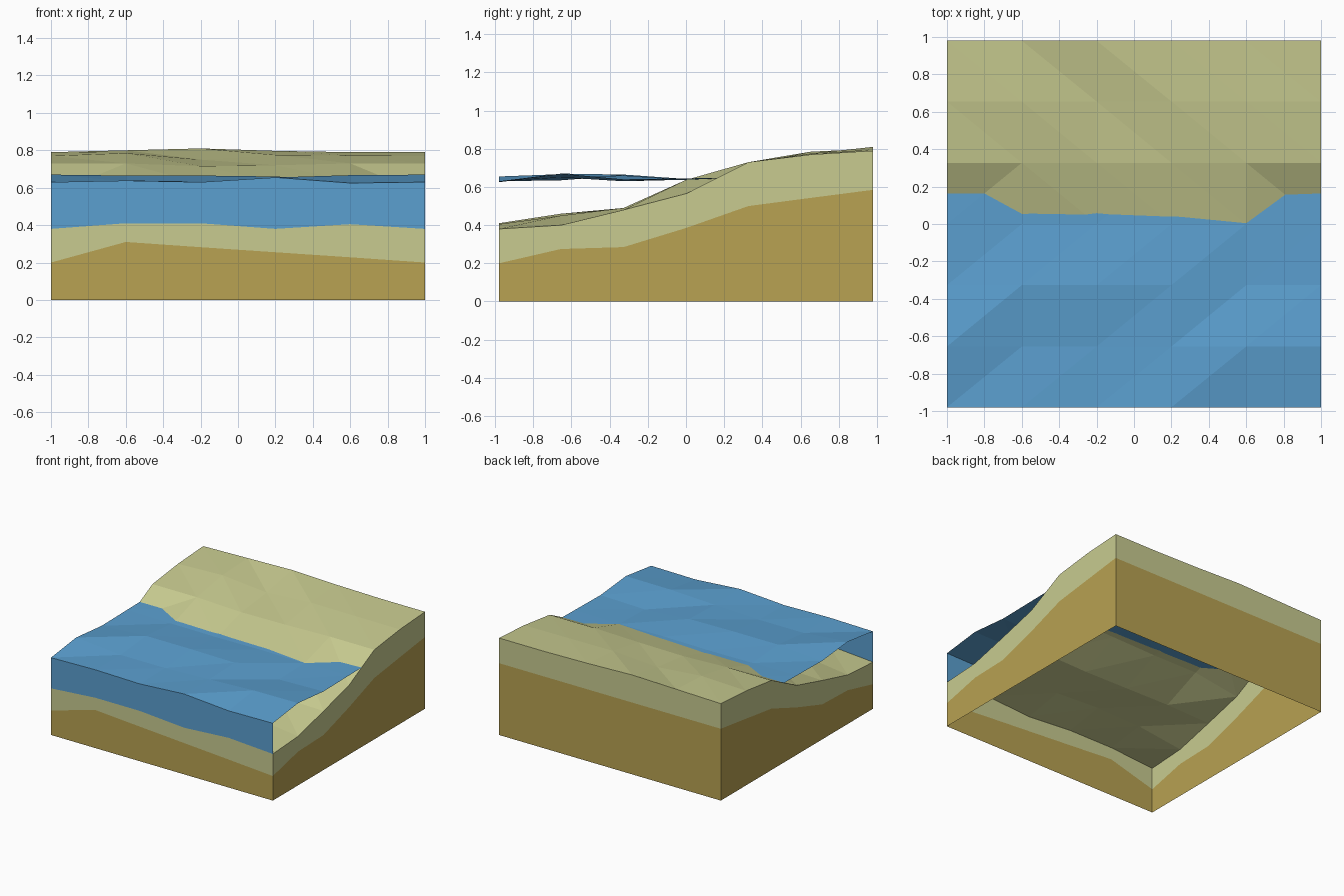
import bpy

if "Cube" in bpy.data.objects:
    bpy.data.objects.remove(bpy.data.objects["Cube"])

XS = [-1, -0.6, -0.2, 0.2, 0.6, 1]
YS = [-0.98, -0.655, -0.327, 0, 0.327, 0.655, 0.98]

# Heights, one row per y (front to back)
SAND = [[.38, .41, .41, .38, .405, .38],
        [.40, .45, .46, .44, .45, .40],
        [.48, .49, .485, .48, .49, .48],
        [.565, .624, .623, .632, .637, .565],
        [.73, .73, .715, .72, .73, .73],
        [.77, .785, .75, .775, .772, .77],
        [.79, .80, .81, .797, .79, .79]]
WATER = [[.63, .638, .63, .655, .625, .63],
         [.67, .635, .635, .65, .667, .67],
         [.64, .665, .665, .66, .63, .64],
         [.645, .64, .637, .642, .638, .645],
         [.65, .65, .65, .65, .65, .65]]
# Height of the soil line along the front, sides and back
SOIL_FRONT = [.20, .31, .282, .255, .228, .20]
SOIL_SIDE = [.20, .275, .285, .385, .50, .543, .585]
SOIL_BACK = [.585] * 6


def material(name, color):
    m = bpy.data.materials.new(name)
    m.diffuse_color = (*color, 1)
    m.use_nodes = True
    m.node_tree.nodes["Principled BSDF"].inputs["Base Color"].default_value = m.diffuse_color
    return m


def make(name, verts, faces, mat):
    me = bpy.data.meshes.new(name)
    me.from_pydata(verts, [], faces)
    me.materials.append(mat)
    me.update()
    ob = bpy.data.objects.new(name, me)
    bpy.context.collection.objects.link(ob)
    return ob


def surface(heights, main_diagonal):
    """Triangulated height grid; main_diagonal picks the split of each cell."""
    n = len(XS)
    verts = [(x, YS[j], heights[j][i]) for j in range(len(heights)) for i, x in enumerate(XS)]
    faces = []
    for j in range(len(heights) - 1):
        for i in range(n - 1):
            a = j * n + i
            b, c, d = a + 1, a + n + 1, a + n
            faces += [(a, b, c), (a, c, d)] if main_diagonal(i, j) else [(a, b, d), (b, c, d)]
    return verts, faces


def strip(verts, faces, line, low, high):
    """Upright wall following a line of xy points, between two height lists."""
    s = len(verts)
    for (x, y), lo, hi in zip(line, low, high):
        verts += [(x, y, lo), (x, y, hi)]
    for k in range(len(line) - 1):
        a = s + 2 * k
        faces.append((a, a + 2, a + 3, a + 1))


# Outline walked counter-clockwise: front, right, back, left
front = [(x, YS[0]) for x in XS]
right = [(1, y) for y in YS]
back = [(x, YS[-1]) for x in reversed(XS)]
left = [(-1, y) for y in reversed(YS)]
sides = [(front, SOIL_FRONT, SAND[0]),
         (right, SOIL_SIDE, [r[-1] for r in SAND]),
         (back, SOIL_BACK, SAND[-1][::-1]),
         (left, SOIL_SIDE[::-1], [r[0] for r in SAND][::-1])]

# Sand: top surface and upper band of the skirt
verts, faces = surface(SAND, lambda i, j: j == 3 and i == 0)
for line, soil, top in sides:
    strip(verts, faces, line, soil, top)
make("sand", verts, faces, material("sand", (.58, .60, .28)))

# Soil: lower band of the skirt, open underneath
verts, faces = [], []
for line, soil, top in sides:
    strip(verts, faces, line, [0] * len(line), soil)
make("soil", verts, faces, material("soil", (.48, .36, .085)))

# Water: rippled sheet running under the shore, with a front wall only
verts, faces = surface(WATER, lambda i, j: True)
strip(verts, faces, front, SAND[0], WATER[0])
make("water", verts, faces, material("water", (.105, .35, .63)))
